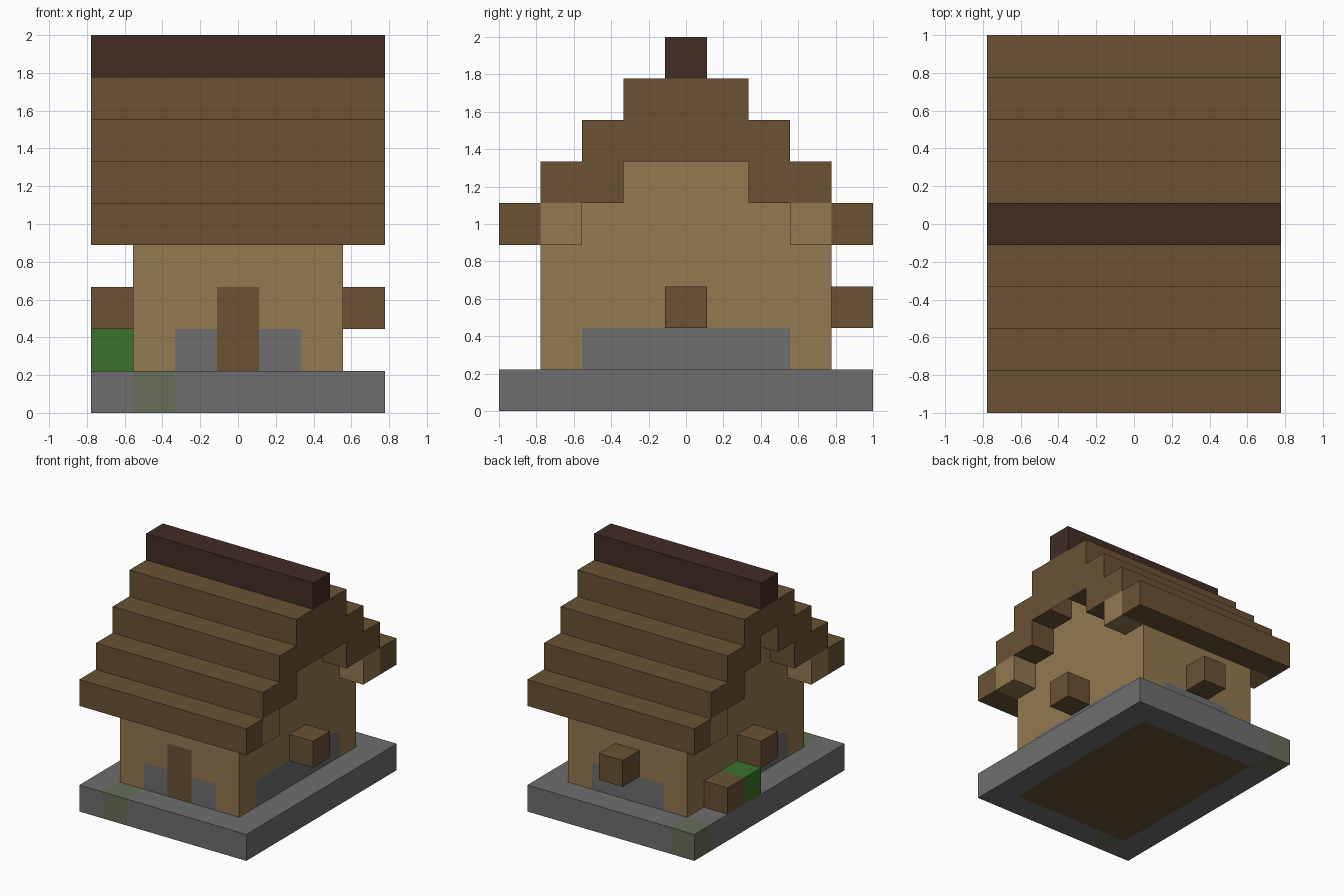
import bpy
import bmesh
from mathutils import Vector

U = 2 / 9  # one block of the model

default = bpy.data.objects.get("Cube")
if default:
    bpy.data.objects.remove(default, do_unlink=True)


def make_material(name, rgb):
    linear = [((c / 255 + 0.055) / 1.055) ** 2.4 for c in rgb] + [1]
    mat = bpy.data.materials.new(name)
    mat.use_nodes = True
    mat.diffuse_color = linear
    mat.node_tree.nodes["Principled BSDF"].inputs["Base Color"].default_value = linear
    return mat


stone = make_material("grey stone", (110, 110, 110))
moss = make_material("mossy stone", (103, 110, 87))
brown = make_material("brown wood", (106, 82, 52))
tan = make_material("tan planks", (146, 120, 80))
dark = make_material("dark ridge wood", (66, 44, 36))
green = make_material("green leaves", (60, 114, 45))


def finish(bm, name, mats, rule=None):
    """Colour the faces by rule(centre, normal), in block units, and link."""
    bmesh.ops.recalc_face_normals(bm, faces=bm.faces[:])
    if rule:
        for f in bm.faces:
            f.material_index = rule(f.calc_center_bounds() / U, f.normal)
    mesh = bpy.data.meshes.new(name)
    bm.to_mesh(mesh)
    bm.free()
    for m in mats:
        mesh.materials.append(m)
    obj = bpy.data.objects.new(name, mesh)
    bpy.context.scene.collection.objects.link(obj)
    return obj


def box(lo, hi):
    bm = bmesh.new()
    bmesh.ops.create_cube(bm, size=1)
    lo, hi = Vector(lo) * U, Vector(hi) * U
    for v in bm.verts:
        v.co = (lo + hi) / 2 + v.co * (hi - lo)
    return bm


def block(name, mat, x, y, z):
    """A single cube given by its centre in x and y and its bottom."""
    finish(box((x - .5, y - .5, z), (x + .5, y + .5, z + 1)), name, [mat])


def extrude_profile(points, half_width):
    """A y-z outline drawn out along x."""
    bm = bmesh.new()
    face = bm.faces.new([bm.verts.new((-half_width * U, y * U, z * U)) for y, z in points])
    out = bmesh.ops.extrude_face_region(bm, geom=[face])
    moved = [g for g in out["geom"] if isinstance(g, bmesh.types.BMVert)]
    bmesh.ops.translate(bm, verts=moved, vec=(2 * half_width * U, 0, 0))
    return bm


def slice_at(bm, axis, values):
    for value in values:
        normal = Vector((0, 0, 0))
        normal[axis] = 1
        bmesh.ops.bisect_plane(bm, geom=bm.verts[:] + bm.edges[:] + bm.faces[:],
                               plane_co=normal * value * U, plane_no=normal)


def mirrored(half):
    return half + [(-y, z) for y, z in reversed(half)]


# Stone base with a wooden floor underneath and two mossy blocks
base = box((-3.5, -4.5, 0), (3.5, 4.5, 1))
slice_at(base, 0, (-2.5, -1.5, 2.5))
slice_at(base, 1, (-3.5, 3.5))


def base_colour(c, n):
    if n.z < -.5 and abs(c.x) < 2.5 and abs(c.y) < 3.5:
        return 2
    corner = c.x < -2.5 and c.y > 3.5
    front = -2.5 < c.x < -1.5 and c.y < -3.5
    return 1 if corner or front else 0


finish(base, "base", [stone, moss, brown], base_colour)

# Gabled walls with stone footings and a front door
walls = extrude_profile(mirrored([(3.5, 1), (3.5, 5), (1.5, 5), (1.5, 6), (.5, 6), (.5, 7)]), 2.5)
slice_at(walls, 0, (-1.5, -.5, .5, 1.5))
slice_at(walls, 1, (-2.5, 2.5))
slice_at(walls, 2, (2, 3))


def wall_colour(c, n):
    if n.y < -.5 and abs(c.x) < .5 and c.z < 3:
        return 2
    on_end = abs(n.y) > .5 and abs(c.x) < 1.5
    on_side = abs(n.x) > .5 and abs(c.y) < 2.5
    return 1 if c.z < 2 and (on_end or on_side) else 0


finish(walls, "walls", [tan, stone, brown], wall_colour)

# Stepped roof: outer stairs, then the underside
outer = [(4.5, 4), (4.5, 5), (3.5, 5), (3.5, 6), (2.5, 6), (2.5, 7), (1.5, 7), (1.5, 8)]
inner = [(-3.5, 4), (-3.5, 5), (-1.5, 5), (-1.5, 6), (-.5, 6), (-.5, 7)]
finish(extrude_profile(mirrored(outer) + mirrored(inner), 3.5), "roof", [brown])
finish(box((-3.5, -.5, 8), (3.5, .5, 9)), "ridge", [dark])

# Corbels under the eaves and a window block on each side
for x, side in ((3, "left"), (-3, "right")):
    for y, end in ((-3, "front"), (3, "back")):
        block(f"{end}_{side}_corbel", tan, x, y, 4)
    block(f"{side}_window_block", brown, x, 0, 2)
block("back_window_block", brown, 0, 4, 2)

# Planter beside the wall
block("planter_box", brown, -3, 2, 1)
block("planter_bush", green, -3, 1, 1)
